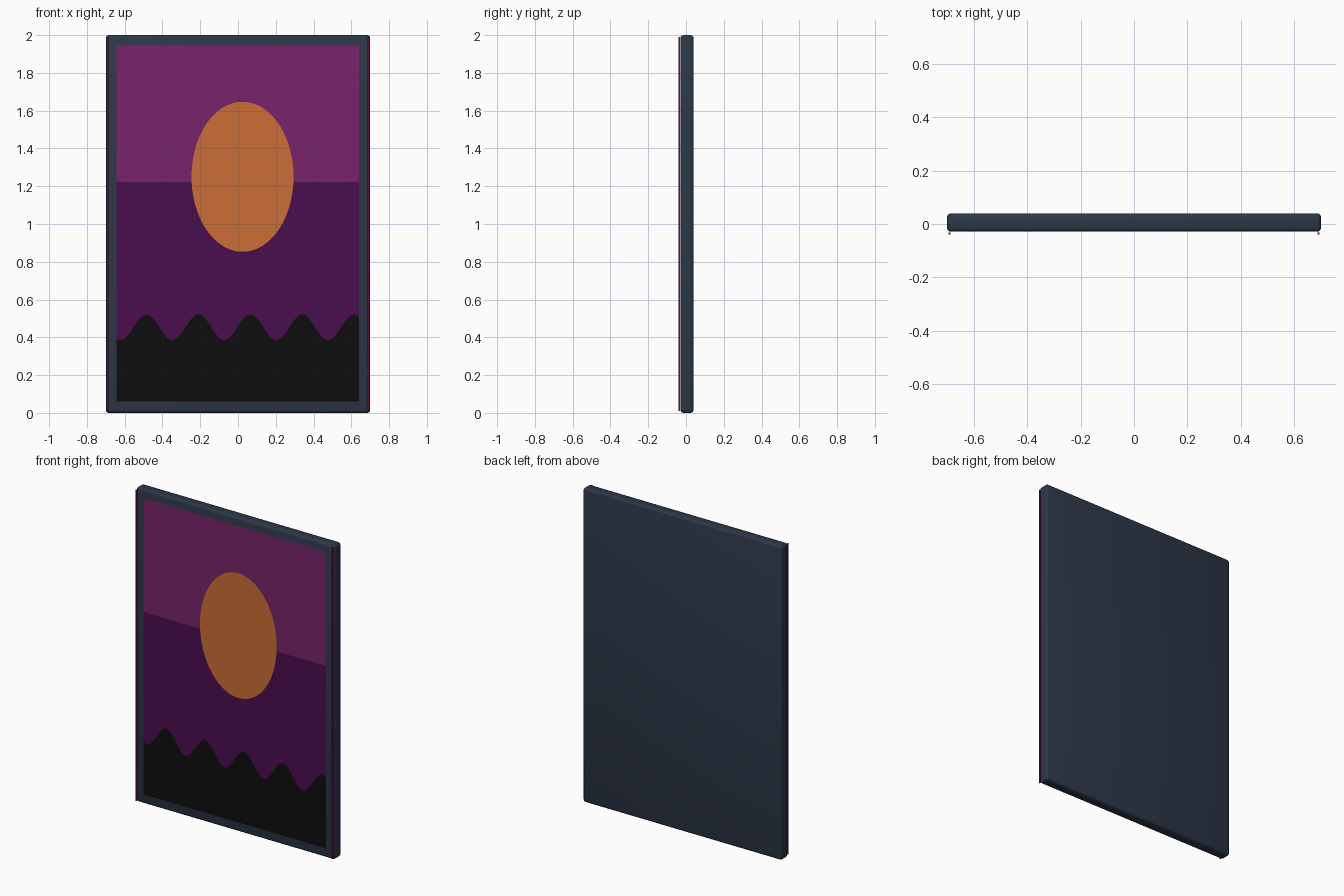
import bpy, bmesh, math

if "Cube" in bpy.data.objects:
    bpy.data.objects.remove(bpy.data.objects["Cube"])

def material(name, rgb):
    lin = [((c / 255 + 0.055) / 1.055) ** 2.4 if c > 10 else c / 255 / 12.92 for c in rgb]
    m = bpy.data.materials.new(name)
    m.diffuse_color = (*lin, 1)
    m.use_nodes = True
    m.node_tree.nodes["Principled BSDF"].inputs["Base Color"].default_value = m.diffuse_color
    return m

slate = material("slate_frame", (45, 55, 72))
black = material("tree_black", (13, 13, 13))
dusk = material("dark_purple", (74, 14, 78))
sky = material("sky_magenta", (120, 36, 106))
orange = material("sun_orange", (204, 109, 54))
pink = material("strip_magenta", (150, 25, 100))

def box(name, lo, hi, mat, bevel=0):
    bpy.ops.mesh.primitive_cube_add(size=1, location=[(a + b) / 2 for a, b in zip(lo, hi)])
    ob = bpy.context.object
    ob.name = name
    ob.scale = [b - a for a, b in zip(lo, hi)]
    bpy.ops.object.transform_apply(location=False, rotation=False, scale=True)
    ob.data.materials.append(mat)
    if bevel:
        mod = ob.modifiers.new("Bevel", 'BEVEL')
        mod.width = bevel
        mod.segments = 3
        bpy.ops.object.modifier_apply(modifier=mod.name)
        bpy.ops.object.shade_smooth_by_angle(angle=math.radians(35))
    return ob

# Panel body with rounded edges
box("frame_body", (-0.7, -0.029, 0), (0.7, 0.040, 2), slate, 0.015)

# Thin light strips just in front of both sides
for side, x in (("left", -0.69), ("right", 0.69)):
    box(side + "_strip", (x - 0.004, -0.040, 0.01), (x + 0.004, -0.032, 1.99), pink)

# Screen picture: one flat sheet cut in columns (trees, dusk, sun, sky)
X0, X1, Z0, Z1, HORIZON = -0.643, 0.641, 0.06, 1.945, 1.222
SX, SZ, RX, RZ = 0.024, 1.25, 0.27, 0.397

def tree_top(x):
    return 0.453 + 0.068 * math.cos(2 * math.pi * (x - 0.065) / 0.275)

def sun_span(x):
    t = 1 - ((x - SX) / RX) ** 2
    if t < 1e-6:
        return HORIZON, HORIZON
    h = RZ * math.sqrt(t)
    return min(SZ - h, HORIZON), SZ + h

xs = {round(X0 + (X1 - X0) * i / 96, 5) for i in range(97)}
xs |= {round(SX + RX * math.cos(math.pi * i / 40), 5) for i in range(41)}
bm = bmesh.new()
previous = None
for x in sorted(xs):
    column = [bm.verts.new((x, -0.031, z)) for z in (Z0, tree_top(x), *sun_span(x), Z1)]
    if previous:
        for k in range(4):
            f = bm.faces.new((previous[k], column[k], column[k + 1], previous[k + 1]))
            f.material_index = k
    previous = column
bmesh.ops.dissolve_degenerate(bm, dist=1e-5, edges=bm.edges[:])
mesh = bpy.data.meshes.new("screen_picture")
bm.to_mesh(mesh)
bm.free()
for m in (black, dusk, orange, sky):
    mesh.materials.append(m)
bpy.context.collection.objects.link(bpy.data.objects.new("screen_picture", mesh))
